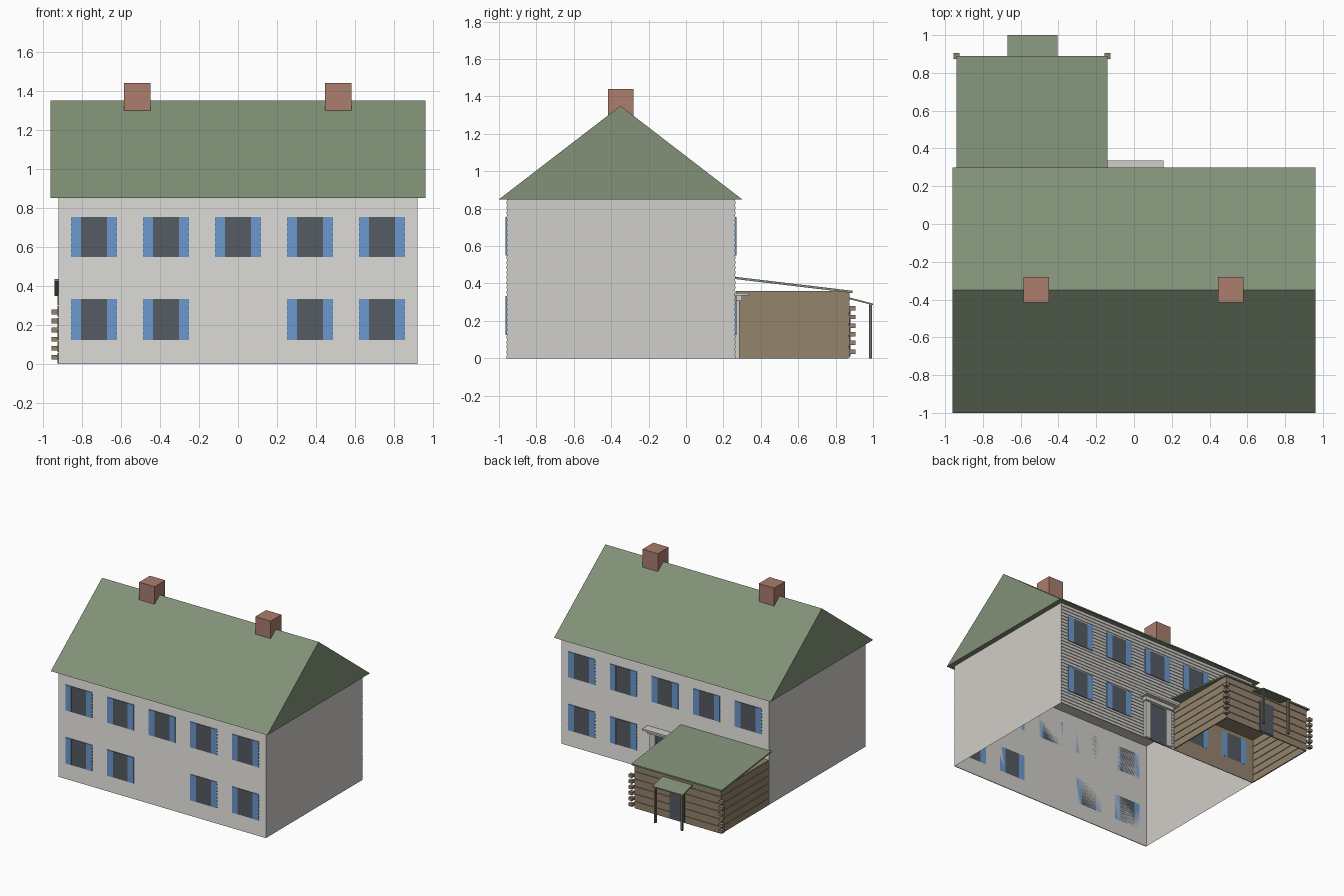
import bpy, bmesh

cube = bpy.data.objects.get("Cube")
if cube:
    bpy.data.objects.remove(cube, do_unlink=True)


def material(name, srgb):
    rgb = [(c / 12.92 if c <= 0.04 else ((c + 0.055) / 1.055) ** 2.4) for c in srgb]
    m = bpy.data.materials.new(name)
    m.use_nodes = True
    m.diffuse_color = (*rgb, 1)
    bsdf = m.node_tree.nodes["Principled BSDF"]
    bsdf.inputs["Base Color"].default_value = (*rgb, 1)
    bsdf.inputs["Roughness"].default_value = 0.9
    return m


WALL = material("pale grey", (0.82, 0.81, 0.79))
ROOF = material("sage green", (0.51, 0.57, 0.47))
BRICK = material("brick red", (0.67, 0.49, 0.43))
BLUE = material("shutter blue", (0.42, 0.60, 0.81))
GLASS = material("dark slate", (0.33, 0.36, 0.39))
LOG = material("log brown", (0.58, 0.52, 0.43))
POST = material("post brown", (0.47, 0.41, 0.36))


def finish(name, bm, mat):
    bmesh.ops.recalc_face_normals(bm, faces=bm.faces)
    me = bpy.data.meshes.new(name)
    bm.to_mesh(me)
    bm.free()
    me.materials.append(mat)
    ob = bpy.data.objects.new(name, me)
    bpy.context.collection.objects.link(ob)
    return ob


def box(name, x, y, z, mat, open_bottom=False):
    """Box from three (low, high) ranges."""
    bm = bmesh.new()
    bmesh.ops.create_cube(bm, size=1)
    for v in bm.verts:
        v.co = [r[0] if c < 0 else r[1] for c, r in zip(v.co, (x, y, z))]
    if open_bottom:
        low = [f for f in bm.faces if all(v.co.z == z[0] for v in f.verts)]
        bmesh.ops.delete(bm, geom=low, context='FACES')
    return finish(name, bm, mat)


def prism(name, profile, x0, x1, mat):
    """A (y, z) outline extruded along x."""
    bm = bmesh.new()
    face = bm.faces.new([bm.verts.new((x0, y, z)) for y, z in profile])
    new = bmesh.ops.extrude_face_region(bm, geom=[face])["geom"]
    bmesh.ops.translate(bm, vec=(x1 - x0, 0, 0),
                        verts=[g for g in new if isinstance(g, bmesh.types.BMVert)])
    return finish(name, bm, mat)


def around(c, half):
    return (c - half, c + half)


# Main house: open-bottomed shell and gabled roof
FRONT, BACK, EAVE = -0.955, 0.26, 0.85
box("house_walls", (-0.92, 0.92), (FRONT, BACK), (0, EAVE), WALL, True)
prism("main_roof", [(-1, EAVE), (0.3, EAVE), (-0.35, 1.35)], -0.96, 0.96, ROOF)
for side, x in (("right", -0.517), ("left", 0.513)):
    box("chimney_" + side, around(x, 0.068), around(-0.348, 0.068), (1.25, 1.44), BRICK)

# Lapped siding, windows and shutters on the front and back
BOARDS = 32
for label, wall, out in (("front", FRONT, -1), ("back", BACK, 1)):
    step = EAVE / BOARDS
    outline = [(wall, EAVE), (wall, 0)]
    for i in range(BOARDS):
        outline += [(wall + out * 0.006, i * step), (wall + out * 0.001, (i + 1) * step)]
    prism("siding_" + label, outline, -0.92, 0.92, WALL)

    for row, z in (("lower", (0.125, 0.333)), ("upper", (0.55, 0.755))):
        for i in range(-2, 3):
            if row == "lower" and i == 0:
                continue
            x = i * 0.369
            tag = f"{label}_{row}_{i + 3}"
            glass_y = sorted((wall, wall + out * 0.008))
            shutter_y = sorted((wall, wall + out * 0.0095))
            box("window_" + tag, around(x, 0.066), glass_y, z, GLASS)
            for s in (-1, 1):
                box("shutter_" + tag, around(x + s * 0.092, 0.026), shutter_y, z, BLUE)

# Back door with pilasters and a stepped canopy
box("house_door", around(0, 0.075), (BACK, BACK + 0.01), (0, 0.31), GLASS)
for s in (-1, 1):
    box("door_pilaster", around(s * 0.1, 0.025), (BACK, BACK + 0.025), (0, 0.31), WALL)
box("door_lintel", around(0, 0.135), (BACK, BACK + 0.04), (0.305, 0.335), WALL)
box("door_canopy", around(0, 0.155), (BACK, 0.335), (0.335, 0.35), WALL)

# Log lean-to: shell, horizontal logs and crossing log ends
X0, X1, Y0, Y1, TOP = -0.92, -0.16, 0.268, 0.87, 0.36
box("shed_walls", (X0, X1), (Y0, Y1), (0, TOP), LOG, True)
LOGS = 6
for i in range(LOGS):
    z = (i * TOP / LOGS + 0.003, (i + 1) * TOP / LOGS - 0.003)
    box("log_back", (X0 - 0.005, X1 + 0.005), (Y1, Y1 + 0.005), z, LOG)
    for x in (X0, X1):
        box("log_side", around(x, 0.005), (Y0 + 0.008, Y1 + 0.005), z, LOG)
    for x in (X0 - 0.02, X1 + 0.02):
        box("log_end", around(x, 0.016), (Y1 + 0.004, Y1 + 0.035),
            around(0.036 + i * 0.0462, 0.012), LOG)
prism("shed_roof", [(BACK, 0.424), (BACK, 0.436), (0.89, 0.361), (0.89, 0.349)],
      -0.94, -0.14, ROOF)

# Lean-to door and its little porch
PORCH = -0.537
box("shed_door", around(PORCH, 0.066), (Y1, Y1 + 0.009), (0.01, 0.26), GLASS)
prism("porch_roof", [(Y1, 0.317), (Y1, 0.326), (1, 0.293), (1, 0.284)],
      PORCH - 0.132, PORCH + 0.132, ROOF)
for s in (-1, 1):
    box("porch_post", around(PORCH + s * 0.118, 0.008), around(0.986, 0.008), (0, 0.289), POST)
